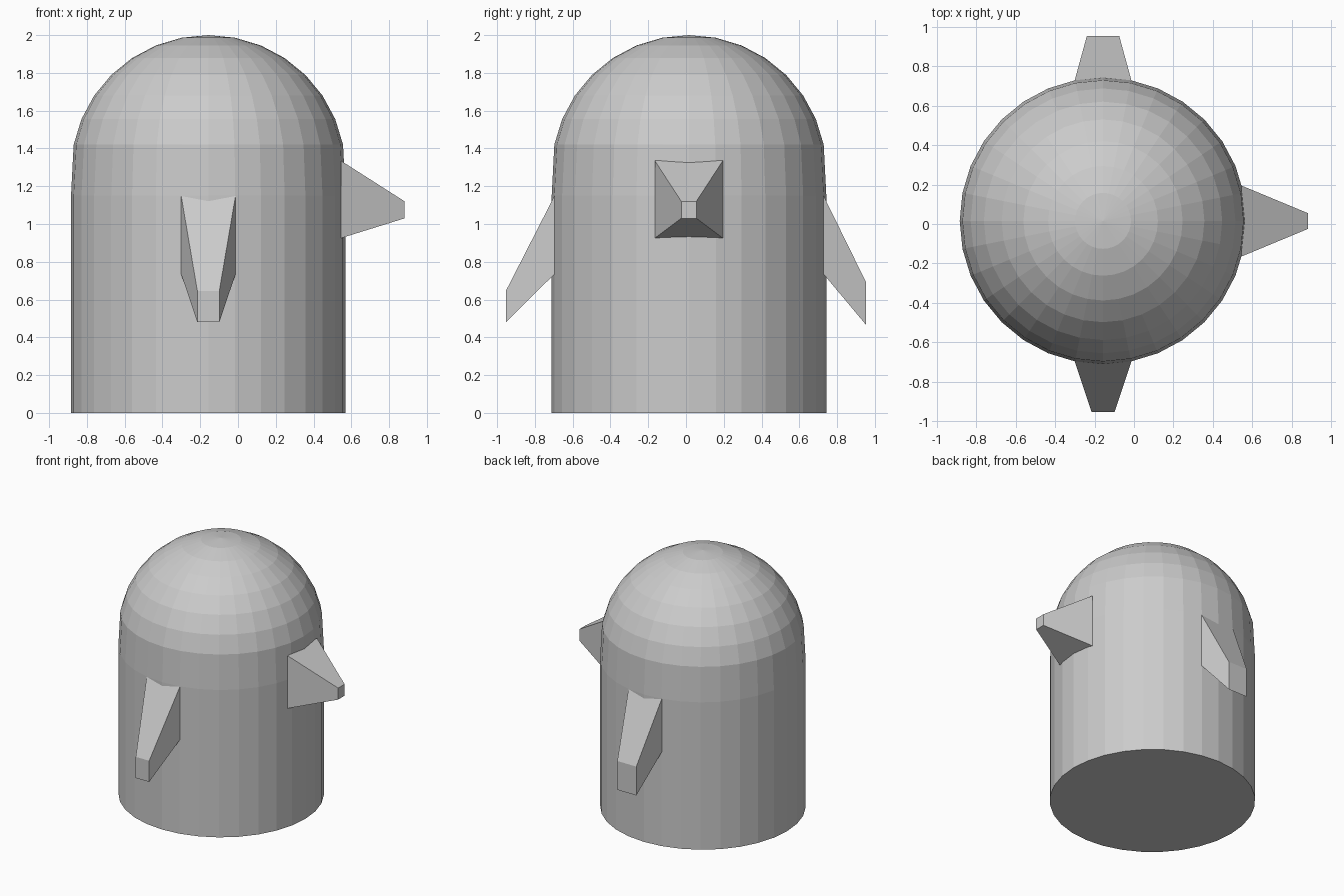
import bpy
import math

cube = bpy.data.objects.get("Cube")
if cube:
    bpy.data.objects.remove(cube, do_unlink=True)

grey = bpy.data.materials.new("light_grey")
grey.use_nodes = True
COLOUR = (0.6, 0.6, 0.6, 1)
grey.diffuse_color = COLOUR
grey.node_tree.nodes["Principled BSDF"].inputs["Base Color"].default_value = COLOUR

CX, CY, RADIUS, SEGMENTS = -0.157, 0.016, 0.727, 32


def add_mesh(name, verts, faces):
    mesh = bpy.data.meshes.new(name)
    mesh.from_pydata(verts, [], faces)
    mesh.materials.append(grey)
    obj = bpy.data.objects.new(name, mesh)
    bpy.context.collection.objects.link(obj)
    return obj


def loft(name, rings):
    """Closed solid through rings of equal length, capped at both ends."""
    n = len(rings[0])
    verts = [v for ring in rings for v in ring]
    faces = [(r * n + i, r * n + (i + 1) % n, (r + 1) * n + (i + 1) % n, (r + 1) * n + i)
             for r in range(len(rings) - 1) for i in range(n)]
    faces.append(tuple(reversed(range(n))))
    faces.append(tuple(range(len(verts) - n, len(verts))))
    obj = add_mesh(name, verts, faces)
    # Make every face point outward
    import bmesh
    bm = bmesh.new()
    bm.from_mesh(obj.data)
    bmesh.ops.remove_doubles(bm, verts=bm.verts, dist=0.0001)
    bmesh.ops.recalc_face_normals(bm, faces=bm.faces)
    bm.to_mesh(obj.data)
    bm.free()
    return obj


def circle(radius, z):
    steps = [2 * math.pi * i / SEGMENTS for i in range(SEGMENTS)]
    return [(CX + radius * math.cos(a), CY + radius * math.sin(a), z) for a in steps]


# Body: straight cylinder, a slightly sloped band, then a faceted dome
profile = [(RADIUS, 0), (RADIUS, 1.15)]
for step in range(7, -1, -1):
    angle = step * math.pi / 16
    profile.append((RADIUS * math.sin(angle), 1.28 + 0.72 * math.cos(angle)))
loft("body", [circle(r, z) for r, z in profile])


# Beak: square frustum pointing to +x
def beak_ring(x, half, low, high):
    y = 0.015
    return [(x, y - half, low), (x, y + half, low), (x, y + half, high), (x, y - half, high)]


loft("beak", [beak_ring(0.545, 0.18, 0.925, 1.335), beak_ring(0.882, 0.04, 1.03, 1.12)])


# Flippers: tapered blades sloping down and outward on both sides
def flipper_ring(y, half, low, high):
    return [(CX - half, y, low), (CX + half, y, low), (CX + half, y, high), (CX - half, y, high)]


for name, base_y, tip_y, tip_half, tip_low, tip_high in (
        ("front_flipper", -0.696, -0.954, 0.058, 0.48, 0.645),
        ("back_flipper", 0.728, 0.954, 0.082, 0.465, 0.69)):
    loft(name, [flipper_ring(base_y, 0.144, 0.735, 1.15),
                flipper_ring(tip_y, tip_half, tip_low, tip_high)])
